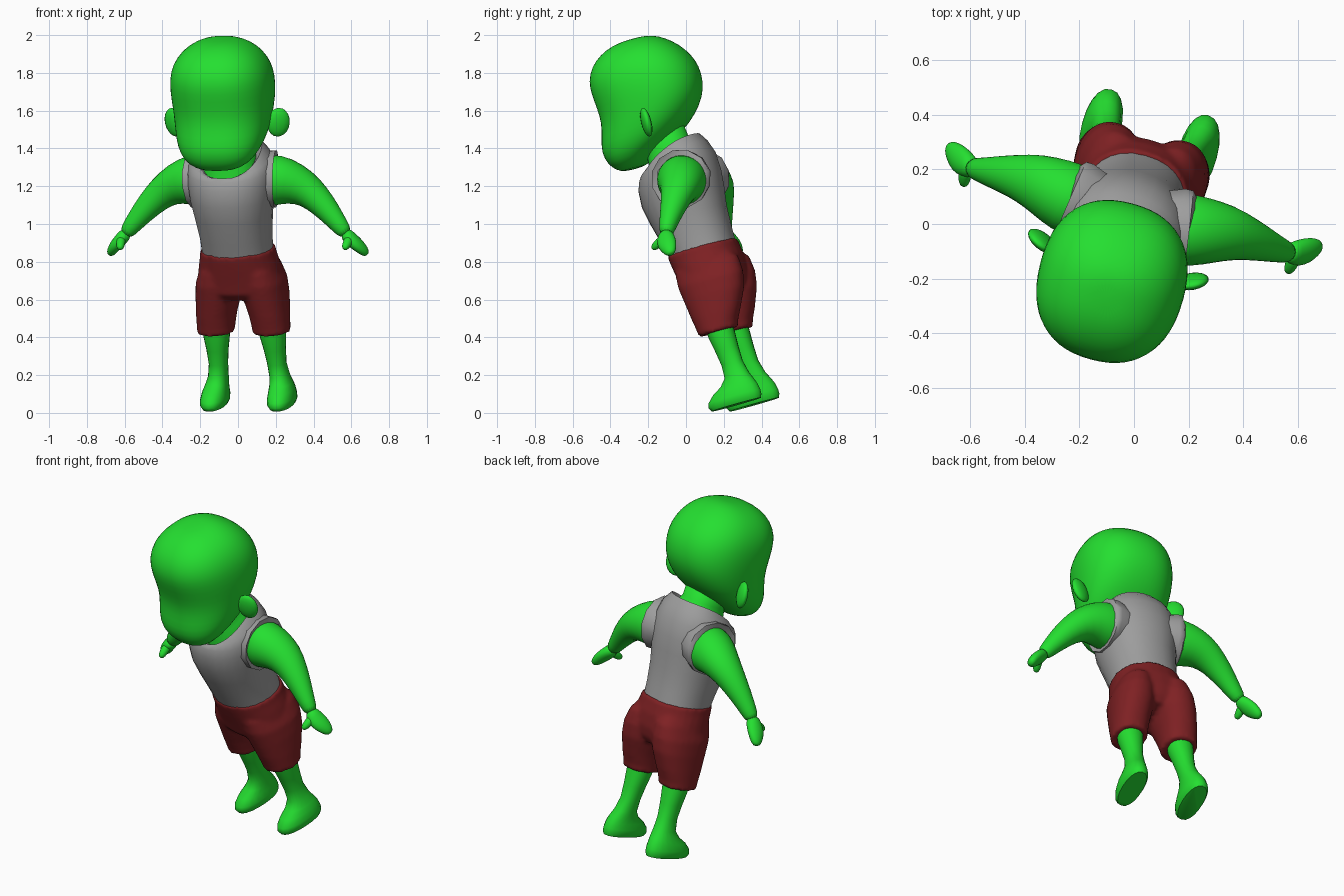
import bpy, bmesh, math
from mathutils import Matrix, Vector

if "Cube" in bpy.data.objects:
    bpy.data.objects.remove(bpy.data.objects["Cube"])

# Whole figure leans forward and is turned a little
POSE = (Matrix.Translation((0.055, 0.30, 0.04)) @ Matrix.Rotation(math.radians(-15), 4, 'Z')
        @ Matrix.Rotation(math.radians(15.5), 4, 'X'))


def material(name, rgb):
    m = bpy.data.materials.new(name)
    m.diffuse_color = (*rgb, 1)
    m.use_nodes = True
    m.node_tree.nodes["Principled BSDF"].inputs["Base Color"].default_value = m.diffuse_color
    return m


SKIN = material("green skin", (0.018, 0.74, 0.03))
SHIRT = material("grey cloth", (0.34, 0.34, 0.34))
SHORTS = material("dark red cloth", (0.21, 0.015, 0.017))


def level_ring(z, front, back, half_w, x=0, slope=0, lift=0, power=2.2, n=28):
    """Rounded cross-section at height z; slope raises the back, lift raises the sides."""
    pts, yc, ry = [], (front + back) / 2, (back - front) / 2
    for i in range(n):
        t = 2 * math.pi * i / n
        c, s = math.cos(t), math.sin(t)
        px = math.copysign(abs(c) ** (2 / power), c)
        py = math.copysign(abs(s) ** (2 / power), s)
        pts.append(Vector((x + half_w * px, yc + ry * py, z + slope * ry * py + lift * c * c)))
    return pts


def path_rings(path, n=16):
    """Cross-sections along a path of (x, y, z, depth radius, height radius)."""
    rings, ps = [], [Vector(p[:3]) for p in path]
    for i, p in enumerate(path):
        d = (ps[min(i + 1, len(ps) - 1)] - ps[max(i - 1, 0)]).normalized()
        up = d.cross(Vector((0, 1, 0))).normalized()
        side = up.cross(d)
        rings.append([ps[i] + side * p[3] * math.cos(2 * math.pi * k / n)
                      + up * p[4] * math.sin(2 * math.pi * k / n) for k in range(n)])
    return rings


def finish(bm, name, mat, subsurf=0, angle=50):
    bmesh.ops.recalc_face_normals(bm, faces=bm.faces)
    bm.transform(POSE)
    me = bpy.data.meshes.new(name)
    bm.to_mesh(me)
    bm.free()
    me.materials.append(mat)
    ob = bpy.data.objects.new(name, me)
    bpy.context.collection.objects.link(ob)
    bpy.ops.object.select_all(action='DESELECT')
    ob.select_set(True)
    bpy.context.view_layer.objects.active = ob
    bpy.ops.object.shade_smooth_by_angle(angle=math.radians(angle))
    if subsurf:
        mod = ob.modifiers.new("soft", 'SUBSURF')
        mod.levels = mod.render_levels = subsurf
    return ob


def add_loft(bm, rings, mirror=False):
    loops = [[bm.verts.new((-v.x if mirror else v.x, v.y, v.z)) for v in r] for r in rings]
    for a, b in zip(loops, loops[1:]):
        for i in range(len(a)):
            j = (i + 1) % len(a)
            bm.faces.new((a[i], a[j], b[j], b[i]))
    bm.faces.new(loops[0])
    bm.faces.new(loops[-1])


def loft(name, rings, mat, mirror=False, **kw):
    bm = bmesh.new()
    add_loft(bm, rings, mirror)
    return finish(bm, name, mat, **kw)


# Head: height, front, back, half width
head = [(1.365, -.29, -.20, .07), (1.38, -.325, -.15, .13), (1.42, -.36, -.09, .19),
        (1.49, -.378, .06, .232), (1.56, -.357, .15, .25), (1.64, -.335, .215, .262),
        (1.72, -.338, .24, .272), (1.80, -.348, .24, .274), (1.87, -.345, .215, .264),
        (1.94, -.31, .165, .23), (1.99, -.25, .105, .175), (2.02, -.18, .05, .11),
        (2.03, -.11, -.01, .045)]
loft("head", [level_ring(*r, power=2.3) for r in head], SKIN, subsurf=1, angle=180)

# Neck and upper chest inside the shirt opening
loft("neck", [level_ring(1.25, -.18, .12, .15, slope=.4), level_ring(1.33, -.175, .125, .155, slope=.42),
              level_ring(1.385, -.15, .11, .13, slope=.35), level_ring(1.43, -.15, .09, .115, slope=.2),
              level_ring(1.53, -.14, .08, .11)], SKIN, angle=180)

# Vest body with sloping neckline, folded slightly inward at the top
vest = [(.835, -.165, .187, .188), (.93, -.19, .187, .19), (1.05, -.222, .19, .205),
        (1.15, -.243, .203, .222), (1.24, -.238, .21, .232)]
rings = [level_ring(*r) for r in vest]
rings += [level_ring(1.31, -.22, .205, .232, slope=.12), level_ring(1.355, -.205, .18, .215, slope=.27, lift=.01),
          level_ring(1.375, -.192, .15, .175, slope=.46, lift=.03),
          level_ring(1.355, -.18, .135, .15, slope=.45, lift=.02),
          level_ring(1.32, -.15, .10, .12, slope=.4)]
loft("vest", rings, SHIRT, angle=60)

# Shorts: seat and both legs fused into one soft shape
bm = bmesh.new()
seat = [(.60, -.10, .15, .17), (.64, -.14, .185, .225), (.70, -.15, .205, .228), (.78, -.165, .21, .214),
        (.83, -.174, .203, .202), (.865, -.178, .20, .198)]
add_loft(bm, [level_ring(*r) for r in seat])
trouser = [(.40, -.092, .125, .1, .152), (.43, -.094, .13, .1, .151), (.50, -.108, .165, .106, .145),
           (.60, -.126, .208, .118, .13), (.68, -.14, .222, .118, .122), (.76, -.14, .215, .1, .11),
           (.80, -.1, .18, .07, .11)]
for m in (False, True):
    add_loft(bm, [level_ring(*r) for r in trouser], m)
shorts = finish(bm, "shorts", SHORTS)
mod = shorts.modifiers.new("fuse", 'REMESH')
mod.mode = 'VOXEL'
mod.voxel_size = 0.013
mod.use_smooth_shade = True
mod = shorts.modifiers.new("relax", 'SMOOTH')
mod.factor, mod.iterations = 0.5, 4

# Limb outlines
arm = [(.13, .04, 1.22, .12, .12), (.20, .05, 1.225, .14, .145), (.28, .065, 1.215, .128, .128),
       (.37, .072, 1.178, .105, .098), (.44, .055, 1.125, .082, .08), (.51, .03, 1.055, .063, .064),
       (.57, .005, .985, .046, .048), (.61, -.008, .938, .036, .038)]
hand = [(.595, -.005, .955, .034, .034), (.625, -.008, .92, .05, .036), (.655, -.003, .89, .054, .034),
        (.68, .008, .86, .044, .03), (.70, .016, .832, .028, .022), (.706, .018, .824, .01, .01)]
thumb = [(.625, -.015, .925, .026, .026), (.622, -.05, .908, .026, .026),
         (.617, -.082, .893, .022, .022), (.614, -.098, .886, .01, .01)]
sleeve = [(.12, .04, 1.23, .14, .13), (.19, .045, 1.232, .162, .152), (.225, .05, 1.23, .158, .156),
          (.226, .05, 1.23, .13, .13)]
leg = [(0, -.125, .155, .06, .184), (.02, -.137, .163, .071, .184), (.045, -.13, .163, .072, .183),
       (.08, -.095, .155, .066, .181), (.11, -.045, .142, .06, .176), (.15, -.012, .122, .053, .168),
       (.22, -.012, .103, .05, .16), (.30, -.026, .1, .058, .157), (.38, -.042, .1, .07, .154),
       (.47, -.05, .1, .072, .152)]

for label, m in (("left", False), ("right", True)):
    loft(label + "_arm", path_rings(arm), SKIN, m, subsurf=1, angle=180)
    loft(label + "_hand", path_rings(hand), SKIN, m, subsurf=1, angle=180)
    loft(label + "_thumb", path_rings(thumb, 10), SKIN, m, subsurf=1, angle=180)
    loft(label + "_armhole", path_rings(sleeve, 12), SHIRT, m)
    loft(label + "_leg", [level_ring(*r, n=20) for r in leg], SKIN, m, angle=60)
    # Ear: flattened ball swept backwards
    s = -1 if m else 1
    bm = bmesh.new()
    place = (Matrix.Translation((.285 * s, -.035, 1.565)) @ Matrix.Rotation(.42 * s, 4, 'Z')
             @ Matrix.Rotation(.15 * s, 4, 'Y') @ Matrix.Diagonal((.062, .026, .078, 1)))
    bmesh.ops.create_uvsphere(bm, u_segments=14, v_segments=10, radius=1, matrix=place)
    finish(bm, label + "_ear", SKIN, angle=180)
